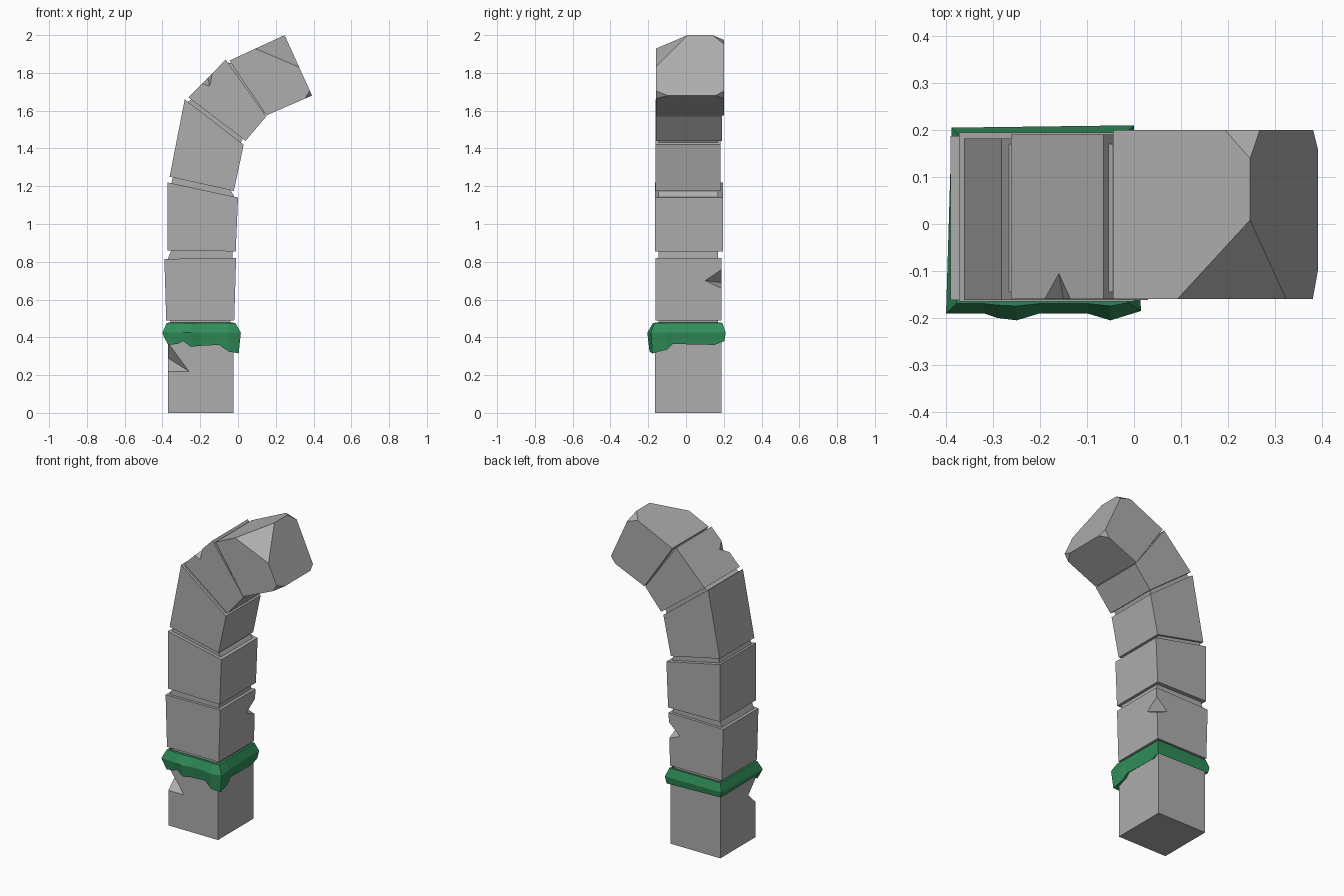
import bpy, bmesh
from mathutils import Vector

if "Cube" in bpy.data.objects:
    bpy.data.objects.remove(bpy.data.objects["Cube"])


def material(name, rgb):
    m = bpy.data.materials.new(name)
    m.use_nodes = True
    m.diffuse_color = (*rgb, 1)
    m.node_tree.nodes["Principled BSDF"].inputs["Base Color"].default_value = (*rgb, 1)
    return m


stone = material("stone grey", (0.42, 0.42, 0.42))
moss = material("moss green", (0.03, 0.27, 0.1))


def finish(name, bm, mat):
    bmesh.ops.recalc_face_normals(bm, faces=bm.faces[:])
    mesh = bpy.data.meshes.new(name)
    bm.to_mesh(mesh)
    bm.free()
    mesh.materials.append(mat)
    ob = bpy.data.objects.new(name, mesh)
    bpy.context.collection.objects.link(ob)
    return ob


def hull(name, points, mat):
    bm = bmesh.new()
    for p in points:
        bm.verts.new(p)
    bmesh.ops.convex_hull(bm, input=bm.verts[:])
    return finish(name, bm, mat)


def block(name, quad, y0, y1, cuts=()):
    """Prism of a side outline, with corners sliced off by three-point planes."""
    bm = bmesh.new()
    front, back = [[bm.verts.new((x, y, z)) for x, z in quad] for y in (y0, y1)]
    bm.faces.new(front)
    bm.faces.new(back[::-1])
    for i in range(4):
        j = (i + 1) % 4
        bm.faces.new((front[j], front[i], back[i], back[j]))
    centre = sum((v.co for v in bm.verts), Vector()) / 8
    for a, b, c in cuts:
        a, b, c = Vector(a), Vector(b), Vector(c)
        n = (b - a).cross(c - a).normalized()
        if n.dot(centre - a) > 0:
            n = -n
        bmesh.ops.bisect_plane(bm, geom=bm.verts[:] + bm.edges[:] + bm.faces[:],
                               plane_co=a, plane_no=n, clear_outer=True)
        bmesh.ops.holes_fill(bm, edges=[e for e in bm.edges if e.is_boundary])
    return finish(name, bm, stone)


def chip(ob, points):
    """Knock a wedge out of a block edge."""
    cutter = hull("chip_cutter", points, stone)
    cutter.hide_render = True
    mod = ob.modifiers.new("chip", 'BOOLEAN')
    mod.operation, mod.solver, mod.object = 'DIFFERENCE', 'EXACT', cutter
    bpy.context.view_layer.objects.active = ob
    bpy.ops.object.modifier_apply(modifier=mod.name)
    bpy.data.objects.remove(cutter)


# Stone blocks: lower left, lower right, upper right, upper left, then depth
tip_cuts = [((0.10, -0.16, 1.925), (0.25, 0.01, 2.0), (0.325, -0.16, 1.83)),
            ((0.195, 0.2, 1.975), (0.245, 0.14, 2.0), (0.265, 0.2, 1.955)),
            ((0.355, -0.16, 1.665), (0.38, -0.16, 1.705), (0.39, -0.1, 1.68)),
            ((0.355, 0.2, 1.665), (0.38, 0.2, 1.702), (0.39, 0.16, 1.68))]
layout = [
    ("base_block", [(-0.37, 0), (-0.025, 0), (-0.025, 0.47), (-0.37, 0.47)], -0.163, 0.188, ()),
    ("second_block", [(-0.38, 0.49), (-0.02, 0.49), (-0.01, 0.82), (-0.39, 0.815)], -0.162, 0.187, ()),
    ("third_block", [(-0.372, 0.86), (-0.012, 0.855), (0, 1.14), (-0.372, 1.22)], -0.165, 0.195, ()),
    ("fourth_block", [(-0.362, 1.25), (-0.022, 1.175), (0.03, 1.42), (-0.282, 1.66)], -0.162, 0.182, ()),
    ("fifth_block", [(-0.262, 1.67), (0.04, 1.44), (0.15, 1.57), (-0.065, 1.87)], -0.16, 0.19, ()),
    ("tip_block", [(-0.045, 1.865), (0.15, 1.575), (0.392, 1.68), (0.247, 2.0)], -0.16, 0.2, tip_cuts),
]
blocks = {entry[0]: block(*entry) for entry in layout}

# Narrow joints that fill the grooves between blocks
for i, (low, high) in enumerate(zip(layout, layout[1:])):
    def inset(a, b):
        a, b = Vector(a), Vector(b)
        d = (b - a) * 0.05
        return a + d, b - d
    ul, ur = inset(low[1][3], low[1][2])
    ll, lr = inset(high[1][0], high[1][1])
    block(f"joint_{i + 1}", [ul, ur, lr, ll], -0.145, 0.17)

# Chipped edges
chip(blocks["base_block"], [(-0.37, -0.163, 0.37), (-0.37, -0.163, 0.22), (-0.26, -0.163, 0.22),
                            (-0.37, -0.09, 0.29), (-0.45, -0.25, 0.28)])
chip(blocks["second_block"], [(-0.013, 0.187, 0.76), (-0.014, 0.187, 0.66), (-0.014, 0.1, 0.70),
                              (-0.09, 0.187, 0.69), (0.06, 0.26, 0.7)])
chip(blocks["fifth_block"], [(-0.19, -0.16, 1.743), (-0.135, -0.16, 1.799), (-0.15, -0.16, 1.73),
                             (-0.16, -0.105, 1.774), (-0.24, -0.24, 1.85)])

# Moss collar: outer x, y and the height of its ragged lower rim
rim = [(-0.40, -0.19, 0.40), (-0.37, -0.19, 0.36), (-0.32, -0.19, 0.365), (-0.29, -0.2, 0.38),
       (-0.25, -0.205, 0.35), (-0.2, -0.19, 0.355), (-0.1, -0.19, 0.36), (-0.05, -0.205, 0.325),
       (0.015, -0.185, 0.315), (0.01, -0.1, 0.335), (0.005, -0.07, 0.365), (0.0, 0.15, 0.36),
       (0, 0.21, 0.38), (-0.388, 0.205, 0.39)]
bm = bmesh.new()
columns = []
for x, y, low in rim:
    wx, wy = min(max(x, -0.365), -0.03), min(max(y, -0.158), 0.183)
    tx, ty = wx + (x - wx) * 0.35, wy + (y - wy) * 0.35
    mx, my = wx + (x - wx) * 0.75, wy + (y - wy) * 0.75
    columns.append([bm.verts.new(p) for p in (
        (wx, wy, 0.478), (tx, ty, 0.476), (x, y, 0.425), (mx, my, low), (wx, wy, low + 0.02))])
for a, b in zip(columns, columns[1:] + columns[:1]):
    for k in range(5):
        bm.faces.new((a[k], b[k], b[(k + 1) % 5], a[(k + 1) % 5]))
finish("moss_collar", bm, moss)
